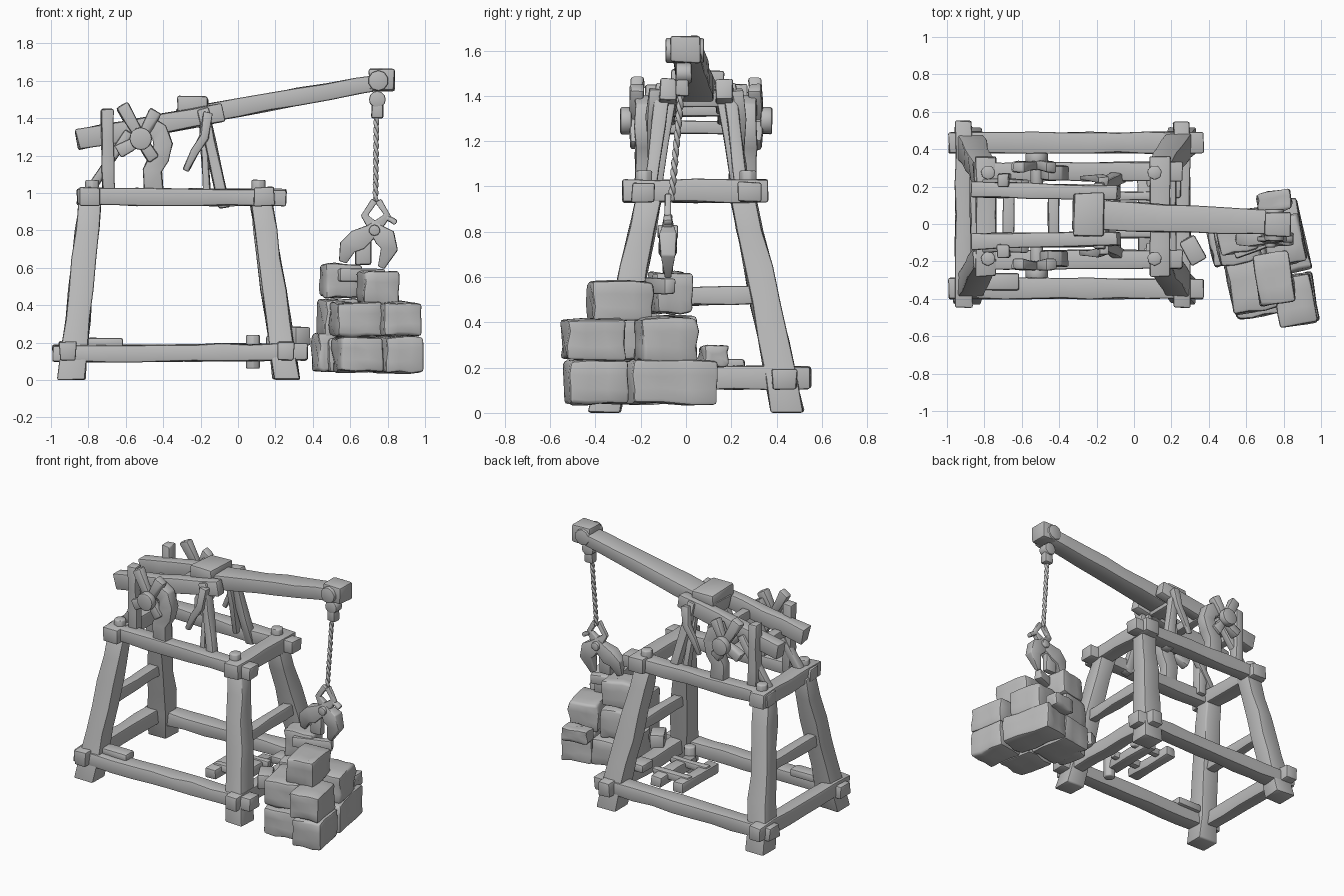
import bpy, bmesh, math, random
from mathutils import Vector, Matrix

random.seed(7)
if "Cube" in bpy.data.objects:
    bpy.data.objects.remove(bpy.data.objects["Cube"], do_unlink=True)

grey = bpy.data.materials.new("plain_grey")
grey.use_nodes = True
COLOR = (0.5, 0.5, 0.5, 1)
grey.diffuse_color = COLOR
grey.node_tree.nodes["Principled BSDF"].inputs["Base Color"].default_value = COLOR

YC = 0.045            # middle of the frame in y
SIDES = (-1, 1)
X, Y, Z = Vector((1, 0, 0)), Vector((0, 1, 0)), Vector((0, 0, 1))


def finish(name, bm, bevel=0.01, rough=0.0):
    """Roughen, bevel the hard edges and turn the bmesh into an object."""
    for v in bm.verts:
        v.co += Vector([random.uniform(-rough, rough) for _ in range(3)])
        v.co.z = max(v.co.z, 0)
    bmesh.ops.recalc_face_normals(bm, faces=bm.faces)
    if bevel:
        hard = [e for e in bm.edges if e.calc_face_angle(0) > 0.7]
        bmesh.ops.bevel(bm, geom=hard, offset=bevel, segments=2, profile=0.5,
                        affect='EDGES', clamp_overlap=True)
    mesh = bpy.data.meshes.new(name)
    bm.to_mesh(mesh)
    bm.free()
    mesh.materials.append(grey)
    for p in mesh.polygons:
        p.use_smooth = True
    mesh.set_sharp_from_angle(angle=math.radians(40))
    bpy.context.collection.objects.link(bpy.data.objects.new(name, mesh))


def beam(name, pts, w, d, sizes=(1, 1), ref=None, rough=0.005, bevel=0.01, level=False):
    """Square timber along a path; sizes scale its section, level keeps sections flat."""
    pts = [Vector(p) for p in pts]
    span = (pts[-1] - pts[0]).normalized()
    ref = ref or (Z if abs(span.z) < 0.7 else Y)
    if len(pts) == 2:
        n = max(2, int((pts[1] - pts[0]).length / 0.15))
        pts = [pts[0].lerp(pts[1], i / n) for i in range(n + 1)]
    if len(sizes) != len(pts):
        a, b = sizes
        sizes = [a + (b - a) * i / (len(pts) - 1) for i in range(len(pts))]
    bm = bmesh.new()
    rings = []
    for i, p in enumerate(pts):
        t = (pts[min(i + 1, len(pts) - 1)] - pts[max(i - 1, 0)]).normalized()
        if level:
            t = Z
        v = (ref - t * ref.dot(t)).normalized()
        u = t.cross(v)
        s = sizes[i] / 2
        rings.append([bm.verts.new(p + u * w * s * a + v * d * s * b)
                      for a, b in ((-1, -1), (1, -1), (1, 1), (-1, 1))])
    for r, q in zip(rings, rings[1:]):
        for k in range(4):
            bm.faces.new((r[k], r[k - 1], q[k - 1], q[k]))
    bm.faces.new(rings[0])
    bm.faces.new(rings[-1])
    finish(name, bm, bevel, rough)


def block(name, center, size, turn=0, rough=0.004, bevel=0.012, cuts=0):
    bm = bmesh.new()
    bmesh.ops.create_cube(bm, size=1)
    if cuts:
        bmesh.ops.subdivide_edges(bm, edges=bm.edges[:], cuts=cuts, use_grid_fill=True)
    bm.transform(Matrix.Translation(center) @ Matrix.Rotation(turn, 4, 'Z')
                 @ Matrix.Diagonal((*size, 1)))
    finish(name, bm, bevel, rough)


def disc(name, center, r, length, axis=Y, sides=16, bevel=0.008):
    bm = bmesh.new()
    bmesh.ops.create_cone(bm, cap_ends=True, segments=sides, radius1=r, radius2=r, depth=length)
    bm.transform(Matrix.Translation(center) @ axis.to_track_quat('Z', 'Y').to_matrix().to_4x4())
    finish(name, bm, bevel, 0.001)


# Tapered, splayed legs standing flat on the ground
for end, foot, top in (("left", -0.89, -0.79), ("right", 0.26, 0.12)):
    for s in SIDES:
        side = "front" if s < 0 else "back"
        beam(f"{side}_{end}_leg", [(foot, YC + s * 0.405, 0), (top, YC + s * 0.205, 0.97)],
             0.145, 0.14, (1, 0.8), rough=0.007, level=True)

# Long rails, bottom and top, with pegs
for s in SIDES:
    side = "front" if s < 0 else "back"
    beam(f"{side}_bottom_rail", [(-0.99, YC + s * 0.39, 0.14), (0.37, YC + s * 0.39, 0.15)], 0.11, 0.09)
    beam(f"{side}_top_rail", [(-0.86, YC + s * 0.235, 0.98), (0.26, YC + s * 0.235, 0.975)], 0.1, 0.09)
    for x in (-0.78, 0.11):
        disc(f"{side}_rail_peg", (x, YC + s * 0.23, 1.03), 0.04, 0.08, Z, 7)

# Cross rails on both ends at three heights
for x_low, x_mid, x_top in ((-0.91, -0.84, -0.79), (0.255, 0.19, 0.14)):
    beam("bottom_cross_rail", [(x_low, -0.45, 0.155), (x_low, 0.55, 0.155)], 0.09, 0.1)
    beam("middle_cross_rail", [(x_mid, -0.27, 0.51), (x_mid, 0.36, 0.52)], 0.07, 0.08)
    beam("top_cross_rail", [(x_top, -0.28, 0.98), (x_top, 0.36, 0.98)], 0.11, 0.1)

# Loose planks and the small rack near the ground
block("loose_plank", (-0.71, -0.31, 0.2), (0.19, 0.09, 0.05))
block("back_plank", (0.2, 0.2, 0.21), (0.1, 0.12, 0.05))
block("end_plank", (0.315, -0.14, 0.235), (0.09, 0.14, 0.1), 0.5)
for x in (-0.11, 0.06):
    beam("rack_beam", [(x, -0.15, 0.15), (x, 0.25, 0.15)], 0.08, 0.07)
for y in (-0.05, 0.15):
    beam("rack_rung", [(-0.14, y, 0.17), (0.14, y, 0.17)], 0.05, 0.05)
disc("rack_post", (0.08, -0.16, 0.15), 0.04, 0.18, Z, 7)

# Upper frame: twin beams, posts, braces and struts
for s in SIDES:
    y = YC + s * 0.138
    beam("twin_beam", [(-0.86, y, 1.285), (-0.08, y - s * 0.015, 1.43)], 0.085, 0.11, (1, 0.9))
    beam("rear_post", [(-0.69, YC + s * 0.19, 0.97), (-0.7, YC + s * 0.19, 1.45)], 0.065, 0.07)
    beam("rear_brace", [(-0.8, YC + s * 0.17, 1.0), (-0.58, YC + s * 0.17, 1.33)], 0.05, 0.05)
    beam("main_strut", [(-0.19, YC + s * 0.145, 1.45), (-0.07, YC + s * 0.21, 0.92)], 0.06, 0.06)
    beam("inner_strut", [(-0.19, YC + s * 0.11, 1.42), (-0.165, YC + s * 0.18, 0.98)], 0.04, 0.05)
    beam("bent_stick", [(-0.16, YC + s * 0.18, 1.43), (-0.18, YC + s * 0.2, 1.3),
                        (-0.23, YC + s * 0.2, 1.22), (-0.28, YC + s * 0.2, 1.12)],
         0.045, 0.04, (1.2, 0.7), bevel=0.006)
    # Curved bracket carrying the winch
    beam("winch_bracket", [(-0.45, YC + s * 0.23, 0.99), (-0.455, YC + s * 0.23, 1.12),
                           (-0.42, YC + s * 0.23, 1.19), (-0.40, YC + s * 0.23, 1.26),
                           (-0.42, YC + s * 0.23, 1.33), (-0.48, YC + s * 0.23, 1.36)], 0.1, 0.08)
    # Winch hub and its crossed handles
    hub_y = YC + s * 0.27
    disc("winch_hub", (-0.52, YC + s * 0.31, 1.29), 0.06, 0.05)
    disc("winch_axle", (-0.52, YC + s * 0.23, 1.29), 0.035, 0.16, sides=10)
    for x, z in ((-0.1, 0.18), (0.08, 0.15), (-0.12, -0.07), (0.07, -0.11)):
        beam("winch_handle", [(-0.52, hub_y, 1.29), (-0.52 + x, hub_y - s * 0.01, 1.29 + z)],
             0.065, 0.055, (0.8, 1.15), ref=Y, bevel=0.014)
for x, z in ((-0.67, 1.26), (-0.43, 1.34)):
    beam("upper_crossbar", [(x, -0.12, z), (x, 0.21, z)], 0.06, 0.06)

# Boom, saddle and head
beam("boom", [(-0.32, 0.05, 1.4), (0.8, 0.005, 1.6)], 0.165, 0.105, (1, 0.78))
block("saddle", (-0.24, 0.05, 1.47), (0.16, 0.23, 0.09), rough=0.008)
block("saddle_core", (-0.22, 0.05, 1.4), (0.1, 0.2, 0.1))
block("boom_head", (0.77, 0, 1.605), (0.135, 0.13, 0.115), rough=0.006)
disc("head_pin", (0.75, -0.005, 1.6), 0.055, 0.17, sides=10)
disc("pulley", (0.745, -0.01, 1.5), 0.045, 0.07, sides=12)
block("pulley_block", (0.745, -0.015, 1.45), (0.065, 0.06, 0.1))

# Twisted rope
rope = bpy.data.curves.new("rope", 'CURVE')
rope.dimensions = '3D'
rope.bevel_depth = 0.01
rope.bevel_resolution = 2
start, stop, steps = Vector((0.74, -0.02, 1.42)), Vector((0.735, -0.065, 0.94)), 90
for phase in (0, math.pi):
    line = rope.splines.new('POLY')
    line.points.add(steps)
    for i, p in enumerate(line.points):
        a = phase + i * 0.4
        q = start.lerp(stop, i / steps) + 0.006 * (X * math.cos(a) + Y * math.sin(a))
        p.co = (*q, 1)
rope.materials.append(grey)
bpy.context.collection.objects.link(bpy.data.objects.new("rope", rope))

# Lifting tongs
TONGS = {
    "left_tong": [(0.75, 0.96), (0.8, 0.88), (0.72, 0.8), (0.64, 0.75), (0.585, 0.71), (0.56, 0.63)],
    "right_tong": [(0.73, 0.96), (0.675, 0.88), (0.74, 0.8), (0.785, 0.76), (0.81, 0.7), (0.765, 0.6)],
}
for name, path in TONGS.items():
    beam(name, [(x, -0.08, z) for x, z in path], 0.1, 0.07,
         (0.38, 0.38, 0.75, 1.15, 0.9, 0.4), ref=Y, rough=0.002, bevel=0.006)
disc("tong_pin", (0.73, -0.08, 0.8), 0.03, 0.09, sides=10)
beam("tong_lever", [(0.79, -0.08, 0.87), (0.845, -0.08, 0.84)], 0.03, 0.04, ref=Y)
block("tong_bite", (0.67, -0.08, 0.69), (0.09, 0.05, 0.15))

# Stack of rough stones: centre, then size
STONES = [
    ((0.87, -0.40, 0.135), (0.2, 0.26, 0.19)), ((0.64, -0.36, 0.135), (0.23, 0.27, 0.18)),
    ((0.81, -0.07, 0.135), (0.2, 0.38, 0.19)), ((0.58, -0.08, 0.135), (0.23, 0.3, 0.18)),
    ((0.46, -0.12, 0.15), (0.1, 0.2, 0.2)),
    ((0.86, -0.41, 0.325), (0.2, 0.26, 0.18)), ((0.63, -0.33, 0.325), (0.24, 0.28, 0.18)),
    ((0.80, -0.09, 0.325), (0.2, 0.25, 0.19)), ((0.55, -0.09, 0.33), (0.22, 0.24, 0.2)),
    ((0.75, -0.29, 0.495), (0.19, 0.27, 0.17)), ((0.55, -0.07, 0.53), (0.2, 0.16, 0.18)),
    ((0.75, 0.12, 0.25), (0.18, 0.11, 0.09)),
]
for center, size in STONES:
    block("stone", center, size, 0.2 + random.uniform(-0.05, 0.05), 0.008, 0.016, 2)
beam("wedge_stick", [(0.54, -0.16, 0.56), (0.78, -0.07, 0.56)], 0.06, 0.07)
